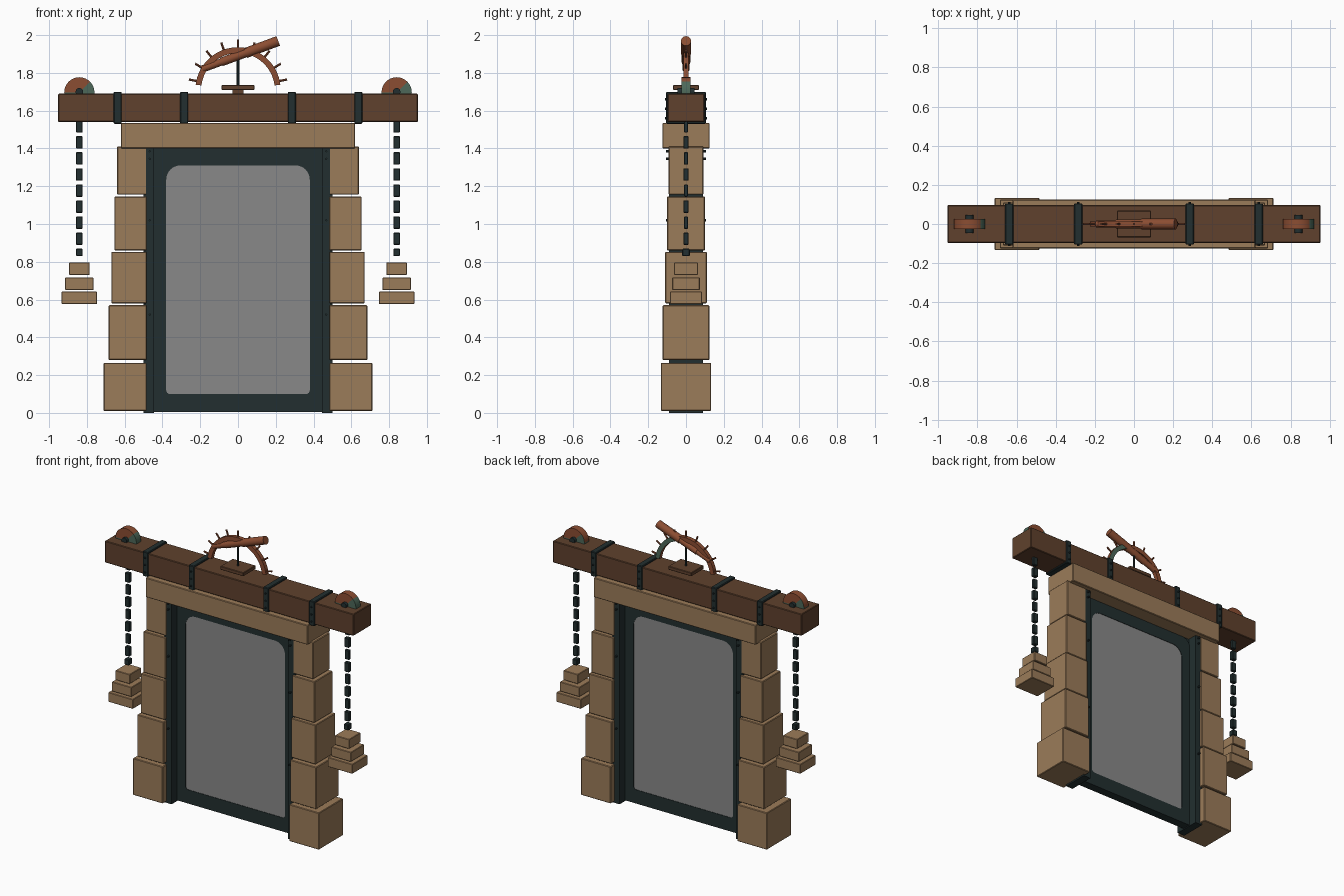
import bpy, bmesh
from math import sin, cos, pi, radians, atan2
from mathutils import Matrix, Vector

if "Cube" in bpy.data.objects:
    bpy.data.objects.remove(bpy.data.objects["Cube"], do_unlink=True)


def material(name, r, g, b):
    m = bpy.data.materials.new(name)
    m.use_nodes = True
    m.diffuse_color = (r, g, b, 1)
    m.node_tree.nodes["Principled BSDF"].inputs["Base Color"].default_value = (r, g, b, 1)
    return m


STONE = material("sandstone", 0.33, 0.2, 0.1)
WOOD = material("dark wood", 0.115, 0.053, 0.026)
IRON = material("dark iron", 0.016, 0.028, 0.029)
COPPER = material("copper", 0.26, 0.075, 0.032)
GREEN = material("verdigris", 0.075, 0.14, 0.1)
PANE = material("grey pane", 0.25, 0.25, 0.25)


def finish(name, bm, mats, smooth=False):
    bmesh.ops.recalc_face_normals(bm, faces=bm.faces)
    me = bpy.data.meshes.new(name)
    bm.to_mesh(me)
    bm.free()
    ob = bpy.data.objects.new(name, me)
    bpy.context.collection.objects.link(ob)
    for m in mats:
        me.materials.append(m)
    if smooth:
        bpy.ops.object.select_all(action="DESELECT")
        ob.select_set(True)
        bpy.context.view_layer.objects.active = ob
        bpy.ops.object.shade_smooth_by_angle(angle=radians(35))
    return ob


def box(name, x, y, z, mat, bevel=0.0):
    """Box from (min, max) pairs."""
    bm = bmesh.new()
    size = [b - a for a, b in (x, y, z)]
    mid = [(a + b) / 2 for a, b in (x, y, z)]
    bmesh.ops.create_cube(bm, size=1, matrix=Matrix.Translation(mid) @ Matrix.Diagonal((*size, 1)))
    ob = finish(name, bm, [mat])
    if bevel:
        mod = ob.modifiers.new("worn edges", "BEVEL")
        mod.width, mod.segments = bevel, 1
    return ob


def tube(name, a, b, r1, r2, mats, sides=16):
    """Closed cylinder or cone frustum between two points."""
    a, b = Vector(a), Vector(b)
    turn = (b - a).to_track_quat("Z", "Y").to_matrix().to_4x4()
    bm = bmesh.new()
    bmesh.ops.create_cone(bm, cap_ends=True, segments=sides, radius1=r1, radius2=r2,
                          depth=(b - a).length, matrix=Matrix.Translation((a + b) / 2) @ turn)
    return finish(name, bm, mats, True)


def outline(half, z0, z1, r_top, r_bottom, steps=8):
    """Upright rectangle with rounded corners, as (x, z) points."""
    corners = ((half, z1, r_top, 0), (-half, z1, r_top, 1), (-half, z0, r_bottom, 2), (half, z0, r_bottom, 3))
    pts = []
    for x, z, r, q in corners:
        cx = x - r if x > 0 else x + r
        cz = z - r if z == z1 else z + r
        for i in range(steps + 1):
            t = (q + i / steps) * pi / 2
            pts.append((cx + r * cos(t), cz + r * sin(t)))
    return pts


# Door: rounded iron frame around a grey pane
outer = outline(0.447, 0.005, 1.395, 0.06, 0.004)
inner = outline(0.38, 0.1, 1.31, 0.075, 0.02)
bm = bmesh.new()
loops = [[bm.verts.new((x, y, z)) for x, z in pts]
         for pts, y in ((outer, -0.03), (outer, 0.03), (inner, 0.03), (inner, -0.03))]
n = len(outer)
for k in range(4):
    p, q = loops[k], loops[(k + 1) % 4]
    for i in range(n):
        j = (i + 1) % n
        bm.faces.new((p[i], p[j], q[j], q[i]))
finish("door_frame", bm, [IRON])

bm = bmesh.new()
f, b = [[bm.verts.new((x, y, z)) for x, z in inner] for y in (-0.027, 0.027)]
bm.faces.new(f)
bm.faces.new(b)
for i in range(n):
    j = (i + 1) % n
    bm.faces.new((f[i], f[j], b[j], b[i]))
finish("door_pane", bm, [PANE])
box("door_header", (-0.46, 0.46), (-0.025, 0.025), (1.33, 1.4), IRON).scale.y = 0.9

# Stone courses: bottom, top, outer edge, half depth
courses = ((0.01, 0.265, 0.712, 0.133), (0.28, 0.57, 0.685, 0.124), (0.58, 0.853, 0.67, 0.11),
           (0.86, 1.145, 0.655, 0.1), (1.155, 1.41, 0.64, 0.092))
for side, s in (("right", -1), ("left", 1)):
    for i, (z0, z1, x, d) in enumerate(courses):
        box(f"{side}_pillar_block_{i + 1}", sorted((s * 0.484, s * x)), (-d, d), (z0, z1), STONE, 0.004)

    # Guide rail with rivets
    box(f"{side}_guide_rail", sorted((s * 0.445, s * 0.5)), (-0.09, 0.09), (0, 1.4), IRON)
    for z in (0.52, 1.02, 1.345, 1.385):
        tube(f"{side}_rail_rivet", (s * 0.467, -0.107, z), (s * 0.467, 0.107, z), 0.006, 0.006, [IRON], 8)

    # Straps around the beam
    for x in (0.285, 0.637):
        c = s * x
        box(f"{side}_beam_strap", (c - 0.021, c + 0.021), (-0.105, 0.105), (1.53, 1.7), IRON, 0.004)
        for z in (1.56, 1.61, 1.66):
            tube(f"{side}_strap_rivet", (c, -0.112, z), (c, 0.112, z), 0.006, 0.006, [IRON], 8)

    # Pulley wheel, patinated on one flank
    c = s * 0.84
    wheel = tube(f"{side}_pulley", (c, -0.025, 1.697), (c, 0.025, 1.697), 0.08, 0.08, [COPPER, GREEN], 32)
    bm = bmesh.new()
    bm.from_mesh(wheel.data)
    caps = [face for face in bm.faces if len(face.verts) > 4]
    bmesh.ops.poke(bm, faces=caps)
    for face in bm.faces:
        m = face.calc_center_median()
        flank = -1 if m.y > 0.02 else 1
        face.material_index = int(atan2(m.z - 1.697, (m.x - c) * flank) < radians(50))
    bm.to_mesh(wheel.data)
    bm.free()
    tube(f"{side}_pulley_axle", (c, -0.045, 1.7), (c, 0.045, 1.7), 0.02, 0.02, [IRON])

    # Chain of alternating links
    for i in range(9):
        top = 1.55 - i * 0.085
        d = 0.014 if i % 2 else 0.011
        low = 0.83 if i == 8 else top - 0.066
        if i == 8:
            d = 0.02
        box(f"{side}_chain_link", (c - 0.018, c + 0.018), (-d, d), (low, top), IRON, 0.004)

    # Stepped counterweight
    for i, (w, d, z) in enumerate(((0.055, 0.063, 0.73), (0.075, 0.073, 0.65), (0.094, 0.084, 0.576))):
        box(f"{side}_weight_{i + 1}", (c - w, c + w), (-d, d), (z, z + 0.066), STONE, 0.003)

# Lintel and beam
box("lintel", (-0.62, 0.62), (-0.125, 0.125), (1.4, 1.535), STONE, 0.004)
box("beam", (-0.952, 0.952), (-0.097, 0.097), (1.54, 1.69), WOOD, 0.004)

# Instrument base and post
box("instrument_foot", (-0.03, 0.03), (-0.03, 0.03), (1.685, 1.712), WOOD)
box("instrument_base", (-0.088, 0.088), (-0.068, 0.068), (1.71, 1.735), WOOD, 0.003)
tube("instrument_post", (0, 0, 1.73), (0, 0, 1.9), 0.007, 0.007, [IRON], 8)

# Graduated arc, patinated behind on one half
centre = 1.71
bm = bmesh.new()
steps = 32
rings = []
for i in range(steps + 1):
    t = radians(7 + 166 * i / steps)
    rings.append([bm.verts.new((r * cos(t), y, centre + r * sin(t)))
                  for r, y in ((0.195, -0.014), (0.226, -0.014), (0.226, 0.014), (0.195, 0.014))])
for p, q in zip(rings, rings[1:]):
    for k in range(4):
        face = bm.faces.new((p[k], p[(k + 1) % 4], q[(k + 1) % 4], q[k]))
        m = face.calc_center_median()
        face.material_index = int(m.y > 0.01 and m.x > 0.08)
bm.faces.new(rings[0])
bm.faces.new(rings[-1])
finish("graduated_arc", bm, [COPPER, GREEN], True)
for i in range(9):
    t = radians(12 + 19.5 * i)
    tube("arc_peg", (0.215 * cos(t), 0, centre + 0.215 * sin(t)),
         (0.266 * cos(t), 0, centre + 0.266 * sin(t)), 0.006, 0.006, [COPPER], 8)

# Sighting telescope in three drawn sections
tail, head = Vector((-0.19, 0, 1.82)), Vector((0.213, 0, 1.969))
for name, a, b, r in (("eyepiece", 0, 0.3, 0.019), ("middle", 0.25, 0.62, 0.023), ("barrel", 0.57, 1, 0.027)):
    tube("telescope_" + name, tail.lerp(head, a), tail.lerp(head, b), r, r, [COPPER])
